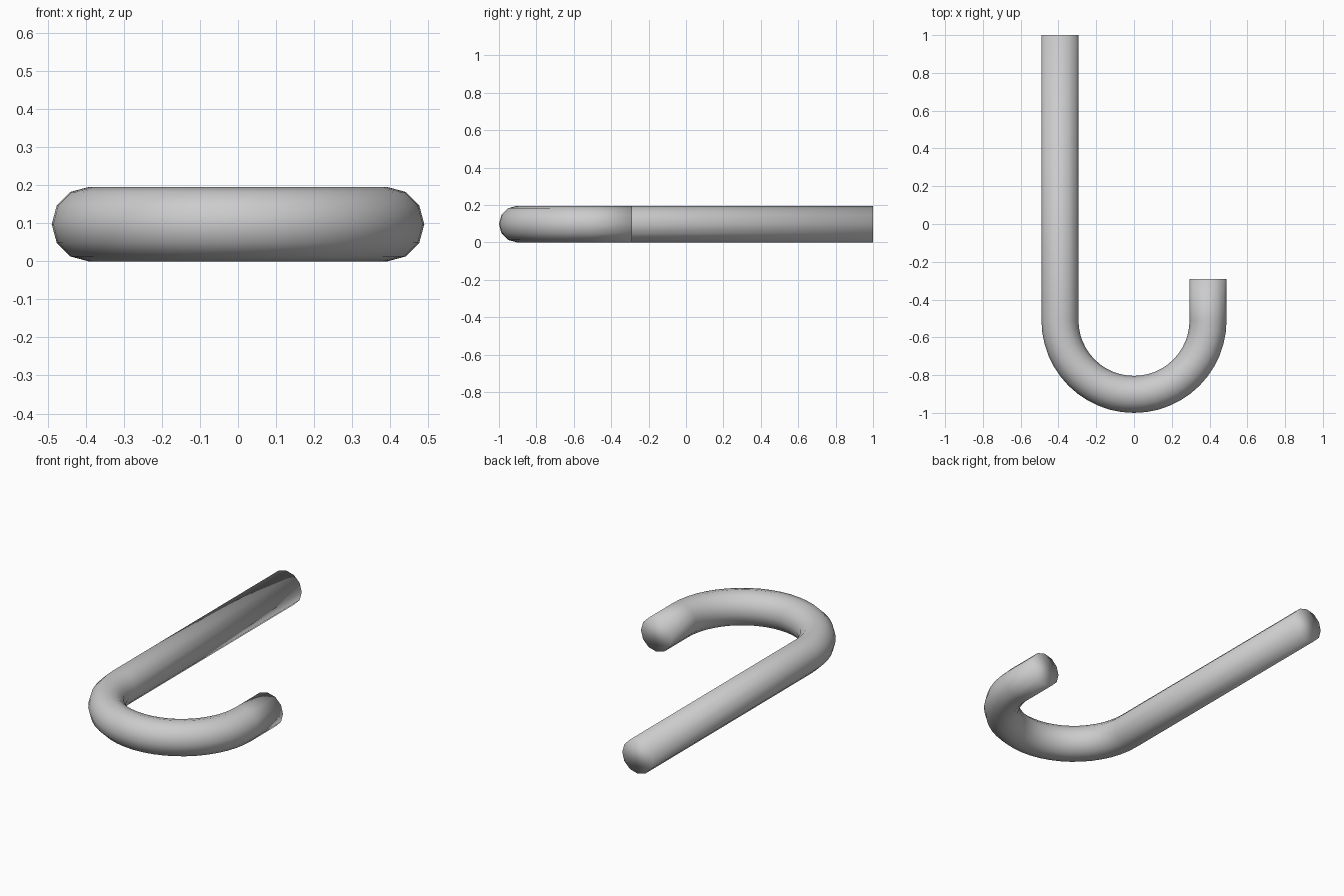
import bpy, bmesh, math
from mathutils import Vector

if "Cube" in bpy.data.objects:
    bpy.data.objects.remove(bpy.data.objects["Cube"])

R = 0.098          # tube radius
BEND = 0.392       # bend radius of the centre line
CY = -0.51         # y of the bend centre
SIDES, STEPS = 12, 24

# Centre line: long shaft, half-circle bend, short tip (point, outward direction)
path = [(Vector((-BEND, 1.0, R)), Vector((-1, 0, 0)))]
for i in range(STEPS + 1):
    a = math.pi + math.pi * i / STEPS
    out = Vector((math.cos(a), math.sin(a), 0))
    path.append((Vector((0, CY, R)) + out * BEND, out))
path.append((Vector((BEND, -0.29, R)), Vector((1, 0, 0))))

# Sweep a 12-sided ring along the path
bm = bmesh.new()
rings = []
for p, out in path:
    ring = []
    for k in range(SIDES):
        t = 2 * math.pi * k / SIDES
        ring.append(bm.verts.new(p + out * (R * math.cos(t)) + Vector((0, 0, R * math.sin(t)))))
    rings.append(ring)
for a, b in zip(rings, rings[1:]):
    for k in range(SIDES):
        n = (k + 1) % SIDES
        bm.faces.new((a[k], a[n], b[n], b[k]))

# Flat end caps
bm.faces.new(rings[0])
bm.faces.new(rings[-1])
bmesh.ops.recalc_face_normals(bm, faces=bm.faces)
for f in bm.faces:
    f.smooth = True

mesh = bpy.data.meshes.new("cane")
bm.to_mesh(mesh)
bm.free()
bpy.context.collection.objects.link(bpy.data.objects.new("cane", mesh))
